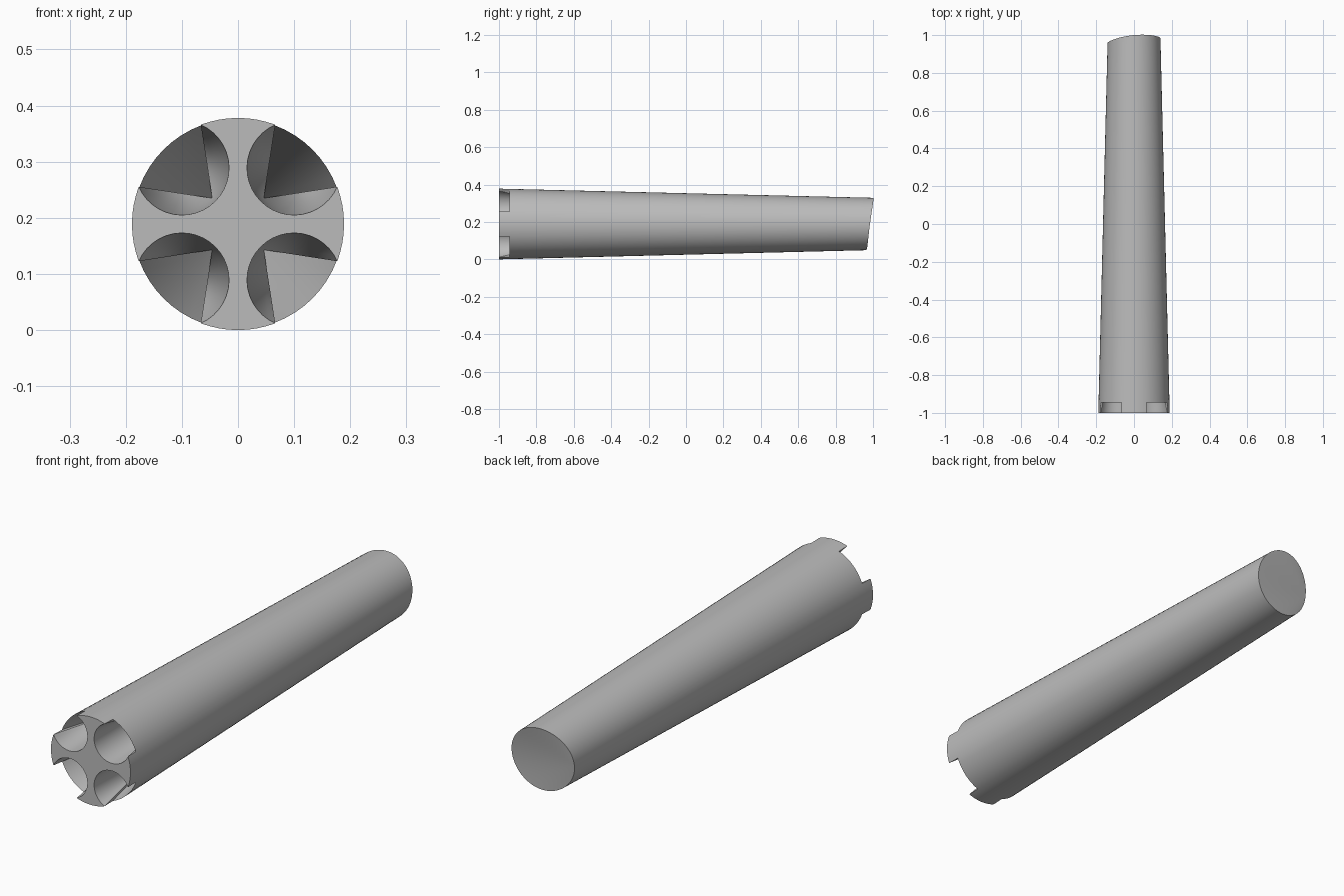
import bpy, bmesh
from math import sin, cos, acos, radians, sqrt, pi

cube = bpy.data.objects.get("Cube")
if cube:
    bpy.data.objects.remove(cube, do_unlink=True)

FRONT_R, BACK_R, AXIS_Z = 0.189, 0.14, 0.189
FRONT_Y, NOTCH_Y, APEX_Y = -1.0, -0.945, -0.4
HOLE_C, HOLE_R, APEX = 0.1, 0.084, 0.046
RIB_SEGS, NOTCH_SEGS, HOLE_SEGS = 8, 8, 24

# Where each socket circle crosses the outer rim
reach = HOLE_C * sqrt(2)
half_notch = acos((FRONT_R**2 + reach**2 - HOLE_R**2) / (2 * FRONT_R * reach))
half_hole = acos((HOLE_R**2 + reach**2 - FRONT_R**2) / (2 * HOLE_R * reach))
half_rib = pi / 4 - half_notch

bm = bmesh.new()


def steps(start, end, count):
    return [start + (end - start) * i / count for i in range(count + 1)]


def polar(radius, angle, y):
    return bm.verts.new((radius * cos(angle), y, AXIS_Z + radius * sin(angle)))


def back_y(a):
    # Obliquely trimmed, slightly bowed rear rim
    return 0.976 + 0.0185 * sin(a) + 0.013 * cos(a) - 0.0055 * cos(2 * a)


# Ring angles: a rib then a notch, four times
angles = []
for q in range(4):
    mid = q * pi / 2
    angles += steps(mid - half_rib, mid + half_rib, RIB_SEGS)[:-1]
    angles += steps(mid + half_rib, mid + pi / 2 - half_rib, NOTCH_SEGS)[:-1]
count = len(angles)
per_quarter = RIB_SEGS + NOTCH_SEGS
notch_r = FRONT_R + (BACK_R - FRONT_R) * (NOTCH_Y - FRONT_Y) / 2

# Tapered shell
ring = [polar(notch_r, a, NOTCH_Y) for a in angles]
rear = [polar(BACK_R, a, back_y(a)) for a in angles]
for i in range(count):
    j = (i + 1) % count
    bm.faces.new((ring[i], ring[j], rear[j], rear[i]))

# Rear cap fanned from the low side of the rim
pivot = count // 2 + RIB_SEGS // 2
for k in range(1, count - 1):
    bm.faces.new((rear[pivot % count], rear[(pivot + k) % count],
                  rear[(pivot + k + 1) % count]))

# Four ribs that reach the front plane
ribs = []
for q in range(4):
    s = q * per_quarter
    rib = [polar(FRONT_R, angles[s + i], FRONT_Y) for i in range(RIB_SEGS + 1)]
    for i in range(RIB_SEGS):
        bm.faces.new((rib[i], rib[i + 1], ring[s + i + 1], ring[s + i]))
    ribs.append(rib)

# Four tapered sockets, each open through the rim
outline = []
for q in range(4):
    diag = pi / 4 + q * pi / 2
    inward = diag + pi
    cx, cz = reach * cos(diag), reach * sin(diag)
    arc = [bm.verts.new((cx + HOLE_R * cos(a), FRONT_Y, AXIS_Z + cz + HOLE_R * sin(a)))
           for a in steps(inward + half_hole, inward - half_hole, HOLE_SEGS)[1:-1]]
    s = q * per_quarter + RIB_SEGS
    notch = [ring[(s + i) % count] for i in range(NOTCH_SEGS + 1)]
    wall = [ribs[q][-1]] + arc + [ribs[(q + 1) % 4][0]]
    loop = wall + notch[::-1]
    tip = polar(APEX * sqrt(2), diag, APEX_Y)
    for i, v in enumerate(loop):
        bm.faces.new((v, loop[(i + 1) % len(loop)], tip))
    outline += ribs[q] + arc

# Cross-shaped front face
bm.faces.new(outline)
bmesh.ops.recalc_face_normals(bm, faces=bm.faces[:])

mesh = bpy.data.meshes.new("tapered_shank")
bm.to_mesh(mesh)
bm.free()
shank = bpy.data.objects.new("tapered_shank", mesh)
bpy.context.collection.objects.link(shank)

# Single plain grey material
grey = bpy.data.materials.new("plain_grey")
grey.use_nodes = True
colour = (0.5, 0.5, 0.5, 1)
grey.diffuse_color = colour
grey.node_tree.nodes["Principled BSDF"].inputs["Base Color"].default_value = colour
mesh.materials.append(grey)

bpy.ops.object.select_all(action='DESELECT')
shank.select_set(True)
bpy.context.view_layer.objects.active = shank
bpy.ops.object.shade_smooth_by_angle(angle=radians(30))
